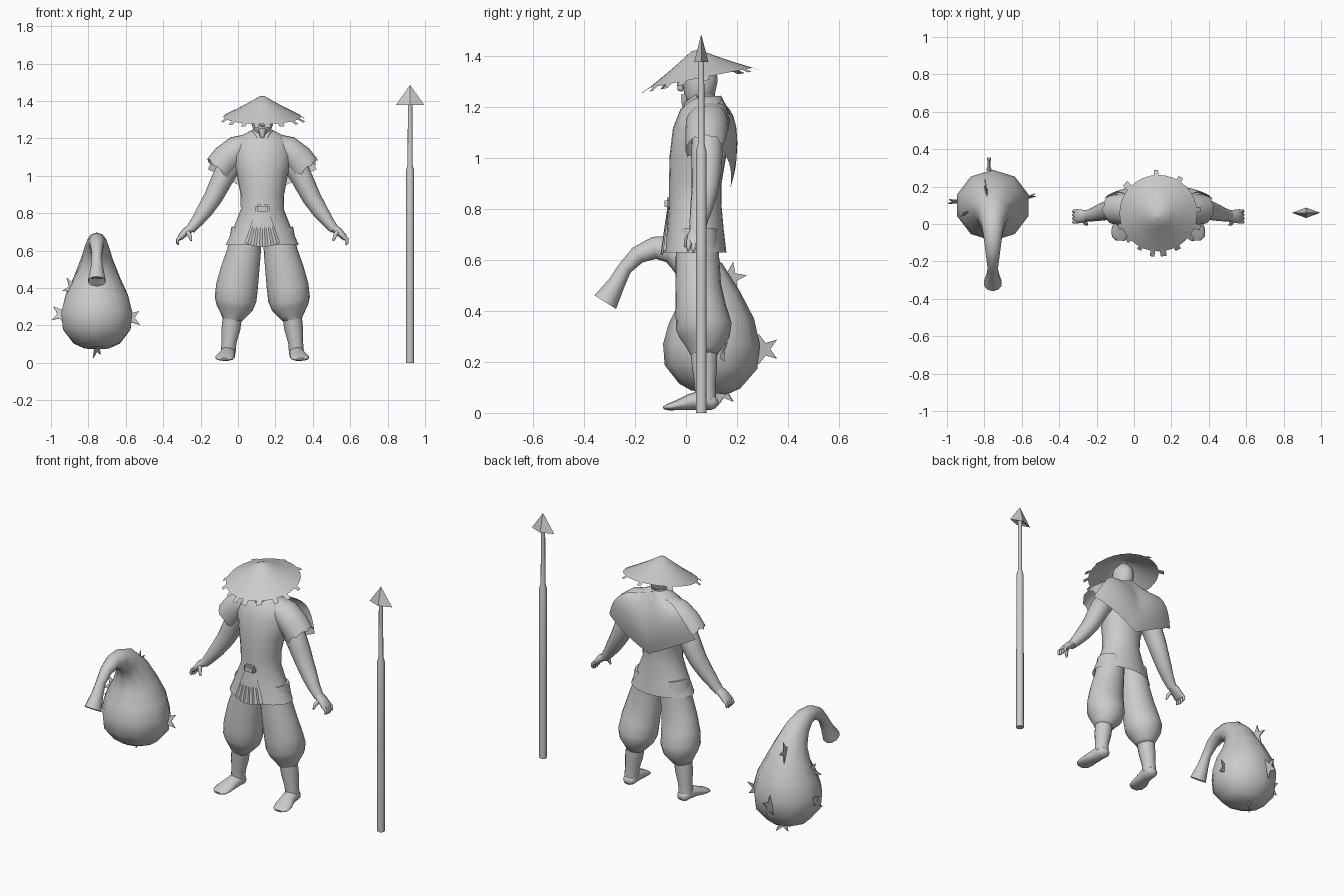
import bpy, bmesh, math, random
from mathutils import Vector, Matrix

random.seed(4)
CX = 0.13  # centre line of the figure
X, Y, Z = Vector((1, 0, 0)), Vector((0, 1, 0)), Vector((0, 0, 1))
grey = bpy.data.materials.new("plain_grey")
grey.diffuse_color = (0.6, 0.6, 0.6, 1)


def finish(name, bm, angle=60):
    bmesh.ops.recalc_face_normals(bm, faces=bm.faces)
    me = bpy.data.meshes.new(name)
    bm.to_mesh(me)
    bm.free()
    me.materials.append(grey)
    ob = bpy.data.objects.new(name, me)
    bpy.context.collection.objects.link(ob)
    bpy.ops.object.select_all(action='DESELECT')
    ob.select_set(True)
    bpy.context.view_layer.objects.active = ob
    if angle:
        bpy.ops.object.shade_smooth_by_angle(angle=math.radians(angle))
    return ob


def loft(name, pts, n=16, hint=Y, caps=(True, True), ragged=0, angle=60):
    """Tube through points (x, y, z, r1, r2), rings square to the path."""
    bm = bmesh.new()
    c = [Vector(p[:3]) for p in pts]
    rings = []
    for i, p in enumerate(pts):
        t = (c[min(i + 1, len(c) - 1)] - c[max(i - 1, 0)]).normalized()
        u = hint.cross(t).normalized()
        v = t.cross(u)
        ring = []
        for k in range(n):
            a = 2 * math.pi * k / n
            co = c[i] + u * p[3] * math.cos(a) + v * p[4] * math.sin(a)
            if ragged and i == len(pts) - 1:
                co += t * random.uniform(-ragged, ragged)
            ring.append(bm.verts.new(co))
        rings.append(ring)
    for a, b in zip(rings, rings[1:]):
        for k in range(n):
            bm.faces.new((a[k], a[(k + 1) % n], b[(k + 1) % n], b[k]))
    if caps[0]:
        bm.faces.new(rings[0])
    if caps[1]:
        bm.faces.new(rings[-1])
    return finish(name, bm, angle)


def sheet(name, fn, nu, nv, angle=60):
    """Open cloth surface, u from -1 to 1 and v from 0 to 1."""
    bm = bmesh.new()
    g = [[bm.verts.new(fn(2 * i / nu - 1, j / nv)) for i in range(nu + 1)] for j in range(nv + 1)]
    for j in range(nv):
        for i in range(nu):
            bm.faces.new((g[j][i], g[j][i + 1], g[j + 1][i + 1], g[j + 1][i]))
    return finish(name, bm, angle)


# Tunic, hem to collar
tunic = [(.63, .195, .037, .122), (.72, .155, .037, .111), (.82, .115, .036, .103),
         (.9, .117, .036, .103), (1, .135, .045, .11), (1.1, .16, .06, .113),
         (1.17, .148, .075, .1), (1.215, .11, .085, .075), (1.245, .055, .085, .05)]
loft("tunic", [(CX, cy, z, rx, ry) for z, rx, cy, ry in tunic], 24, caps=(False, True))


# Pleated front panel below the buckle
def pleat(u, v):
    z = .81 - .19 * v
    x = u * (.035 + .06 * v)
    rx, ry = .118 + .077 * v, .105 + .02 * v
    fold = .008 * v * (round((u + 1) * 6) % 2)
    return (CX + x, .036 - ry * math.sqrt(1 - (x / rx) ** 2) - .004 - fold, z + .02 * v * u * u)


sheet("front_pleats", pleat, 12, 4, 20)

# Belt buckle
bm = bmesh.new()
bmesh.ops.create_cube(bm, size=1, matrix=Matrix.Translation((CX, -.07, .822)) @ Matrix.Diagonal((.075, .03, .048, 1)))
bmesh.ops.bevel(bm, geom=bm.edges[:], offset=.011, segments=2, affect='EDGES')
finish("belt_buckle", bm)


# Back cape hanging to a point
def cape(u, v):
    w = abs(u)
    x = u * (.09 + .2 * v ** .75)
    z = (1.25 - .035 * w) * (1 - v) + (.885 + .15 * w) * v + .05 * w * math.sin(math.pi * v)
    y = .125 + .068 * math.sin(math.pi * min(1, .05 + v * .75)) + .01 * v
    return (CX + x, y - .05 * w ** 3 * (.5 + v * .5) + .012 * w, z)


sheet("back_cape", cape, 16, 8)

# Head, neck and face
loft("neck", [(CX, .08, 1.2, .048, .045), (CX, .07, 1.25, .042, .042), (CX, .06, 1.3, .044, .05)])
loft("head", [(CX, .015, 1.215, .018, .018), (CX, .03, 1.235, .042, .045), (CX, .05, 1.27, .056, .066),
              (CX, .053, 1.31, .06, .072), (CX, .055, 1.35, .054, .064), (CX, .055, 1.39, .025, .03)])
loft("nose", [(CX, -.012, 1.315, .006, .01), (CX, -.024, 1.29, .01, .012), (CX, -.022, 1.272, .014, .012),
              (CX, -.012, 1.267, .008, .006)], 8)
loft("goatee", [(CX, -.002, 1.25, .022, .016), (CX, -.006, 1.22, .014, .012), (CX, -.008, 1.188, .002, .002)], 8)

# Straw hat, tilted forward, with loose straw tabs around the rim
tilt = Matrix.Translation((CX, .058, 1.316)) @ Matrix.Rotation(math.radians(11), 4, 'X')
bm = bmesh.new()
n = 32
prev = None
for r, h in ((.208, 0), (.14, .036), (.07, .076), (.015, .11)):
    ring = [bm.verts.new(tilt @ Vector((r * math.cos(2 * math.pi * k / n), r * math.sin(2 * math.pi * k / n), h)))
            for k in range(n)]
    if prev:
        for k in range(n):
            bm.faces.new((prev[k], prev[(k + 1) % n], ring[(k + 1) % n], ring[k]))
    prev = ring
bm.faces.new(prev)
finish("straw_hat", bm, 40)
bm = bmesh.new()
for deg in (5, 58, 93, 138, 200, 222, 243, 262, 277, 298, 322, 340):
    a = math.radians(deg)
    o, s = Vector((math.cos(a), math.sin(a), 0)), Vector((-math.sin(a), math.cos(a), 0))
    w, l = random.uniform(.011, .017), random.uniform(.225, .242)
    q = [o * .2 + s * w + Z * .004, o * l + s * w - Z * .014, o * l - s * w - Z * .014, o * .2 - s * w + Z * .004]
    bm.faces.new([bm.verts.new(tilt @ p) for p in q])
finish("hat_straws", bm, 0)

# Paired parts
for s, side in ((-1, "right"), (1, "left")):
    def part(name, pts, **kw):
        return loft(side + "_" + name, [(CX + s * p[0],) + p[1:] for p in pts], **kw)

    # Collar strip of the V neck
    part("collar", [(.045, .045, 1.245, .012, .008), (.025, .005, 1.215, .012, .01), (0, -.03, 1.15, .007, .006)], n=8)
    # Sleeve with torn edge, arm
    part("sleeve", [(.07, .085, 1.165, .06, .075), (.13, .083, 1.14, .077, .084), (.19, .08, 1.09, .082, .083),
                    (.232, .078, 1.035, .083, .08)], n=22, caps=(True, False), ragged=.014)
    part("arm", [(.12, .085, 1.12, .06, .06), (.195, .082, 1.02, .06, .062), (.235, .08, .94, .055, .058),
                 (.265, .075, .88, .05, .053), (.31, .062, .81, .043, .045), (.35, .05, .755, .033, .036),
                 (.385, .044, .712, .025, .03)])
    # Hand: palm, fingers, thumb
    part("palm", [(.375, .045, .725, .023, .027), (.41, .042, .7, .021, .035), (.437, .04, .672, .017, .038),
                  (.445, .04, .66, .01, .034)], n=12)
    for i in range(4):
        y = .012 + .019 * i
        d = -.006 if i in (0, 3) else 0
        part(f"finger_{i + 1}", [(.432, y, .678, .01, .01), (.452, y, .655 - d, .0095, .0095),
                                 (.453, y - .002, .64 - d, .008, .008), (.448, y - .003, .63 - d, .004, .004)], n=8)
    part("thumb", [(.4, .02, .7, .012, .012), (.388, .002, .68, .011, .011), (.38, -.004, .652, .005, .005)], n=8)
    # Baggy trouser leg, shin
    part("trouser", [(.085, .045, .72, .08, .08), (.097, .045, .6, .09, .086), (.118, .048, .5, .103, .09),
                     (.135, .058, .41, .112, .1), (.143, .07, .34, .112, .11), (.148, .073, .295, .098, .098),
                     (.157, .07, .25, .066, .066), (.16, .07, .23, .052, .055)], n=20)
    part("shin", [(.158, .07, .26, .052, .055), (.168, .073, .18, .05, .05), (.178, .075, .11, .04, .042),
                  (.183, .077, .05, .04, .042)], n=14)
    # Foot
    part("foot", [(.18, .122, .032, .015, .022), (.181, .105, .04, .03, .036), (.184, .06, .05, .04, .04),
                  (.19, .015, .042, .032, .043), (.2, -.035, .03, .02, .052), (.204, -.07, .023, .013, .046),
                  (.205, -.088, .02, .006, .025)], n=14, hint=X)

# Gourd with bent spout
GX = -.755
loft("gourd", [(GX, .09, .08, .07, .07), (GX, .093, .105, .12, .13), (GX, .098, .18, .182, .19),
               (GX, .1, .27, .19, .2), (GX, .1, .36, .168, .175), (GX, .09, .45, .125, .13),
               (GX, .06, .54, .095, .09), (GX, .005, .607, .074, .067), (GX, -.06, .644, .055, .053),
               (GX, -.125, .648, .044, .044), (GX, -.19, .62, .035, .035), (GX, -.24, .568, .028, .028),
               (GX, -.272, .51, .034, .034), (GX, -.317, .435, .05, .05), (GX, -.305, .458, .034, .034)],
     10, hint=X, angle=50)

# Flat star patches half sunk in the gourd
for i, (p, o, t) in enumerate([
        ((GX - .185, .12, .26), (-1, 0, .1), (0, .3, 1)), ((GX + .178, .14, .24), (1, .3, 0), (0, .2, 1)),
        ((GX - .02, .305, .25), (0, 1, 0), (.2, 0, 1)), ((GX, .14, .085), (0, .3, -1), (.6, 1, .2)),
        ((GX - .035, .175, .53), (0, .7, .7), (-.15, .7, -.7)), ((GX - .125, .06, .4), (-1, -.2, .4), (.3, .3, 1))]):
    o, t = Vector(o).normalized(), Vector(t)
    t = (t - o * t.dot(o)).normalized()
    bm = bmesh.new()
    nrm = o.cross(t) * .003
    sides = []
    for off in (nrm, -nrm):
        sides.append([bm.verts.new(Vector(p) + off + (o * math.cos(a) + t * math.sin(a)) * (.026 if k % 2 else .064))
                      for k in range(10) for a in [math.pi * (k + 1) / 5]])
        bm.faces.new(sides[-1])
    for k in range(10):
        m = (k + 1) % 10
        bm.faces.new((sides[0][k], sides[0][m], sides[1][m], sides[1][k]))
    finish(f"star_patch_{i + 1}", bm, 0)

# Spear: thick grip, thin shaft, flat diamond point
SX, SY = .92, .06
loft("spear_shaft", [(SX, SY, z, r, r) for z, r in ((0, .022), (.5, .022), (1.03, .021), (1.06, .013), (1.39, .012))],
     10, angle=40)
loft("spear_point", [(SX, SY, 1.395, .01, .01), (SX, SY, 1.378, .076, .028), (SX, SY, 1.484, .001, .001)], 4, angle=0)
